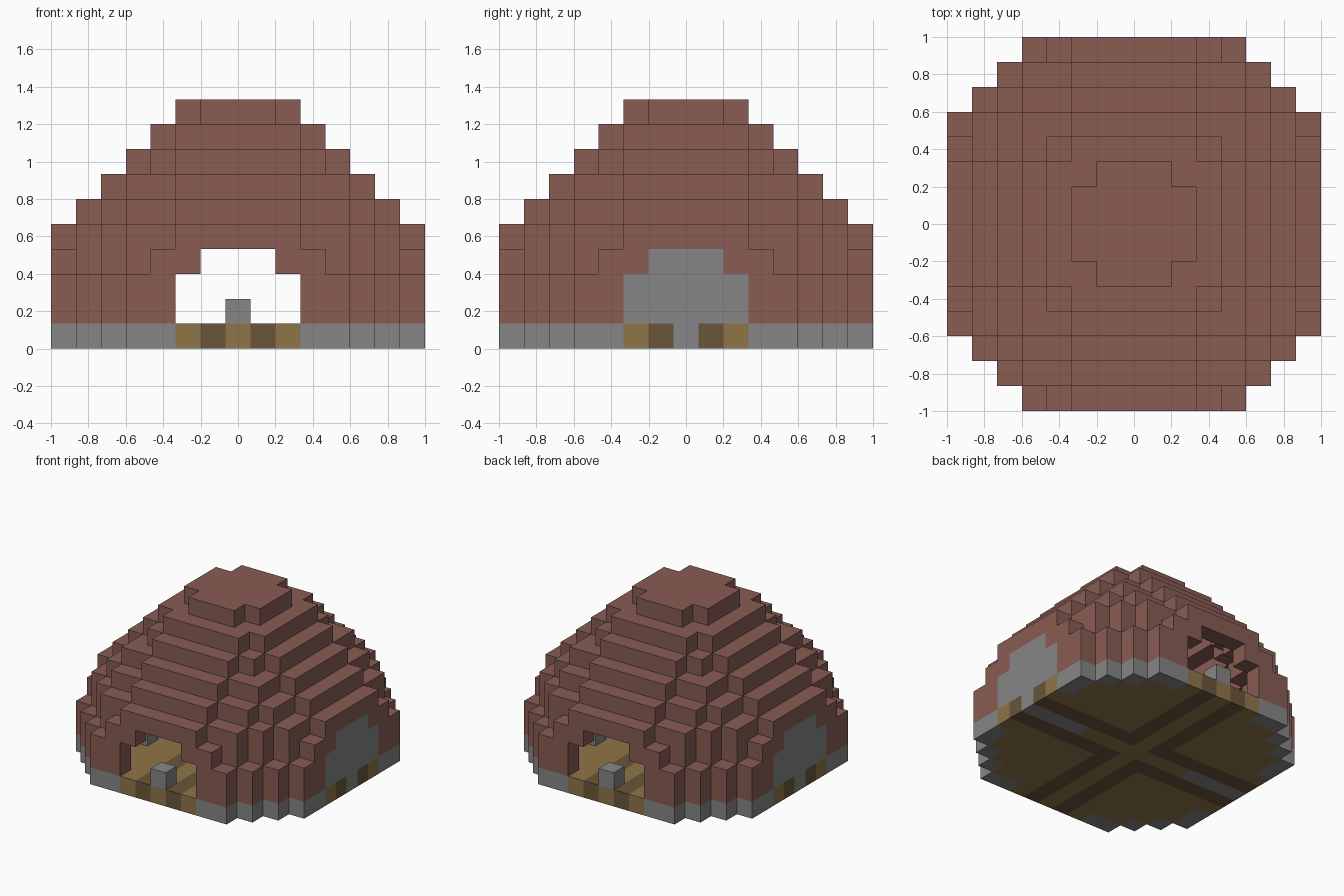
import bpy, bmesh
from mathutils import Vector

cube = bpy.data.objects.get("Cube")
if cube:
    bpy.data.objects.remove(cube)

U = 2 / 15  # edge of one block

# Reach in x of each row |y|, one list per layer of the stepped dome
BASE = [7, 7, 7, 7, 7, 6, 5, 4]
LAYERS = [
    BASE, BASE, BASE,
    [7, 7, 7, 7, 6, 5, 4, 3],
    [7, 7, 7, 6, 6, 5, 4, 2],
    [6, 6, 6, 5, 5, 4, 2],
    [5, 5, 5, 4, 4, 2],
    [4, 4, 4, 3, 2],
    [3, 3, 3, 2],
    [2, 2, 1],
]
SIDES = [(1, 0, 0), (-1, 0, 0), (0, 1, 0), (0, -1, 0), (0, 0, 1), (0, 0, -1)]


def material(name, color):
    mat = bpy.data.materials.new(name)
    mat.use_nodes = True
    mat.diffuse_color = (*color, 1)
    mat.node_tree.nodes["Principled BSDF"].inputs["Base Color"].default_value = (*color, 1)
    return mat


brick = material("brick red", (0.246, 0.107, 0.087))
stone = material("stone grey", (0.238, 0.238, 0.238))
tan = material("tan wood", (0.275, 0.178, 0.065))
brown = material("dark wood", (0.144, 0.093, 0.042))


def in_dome(x, y, z):
    if not 0 <= z < len(LAYERS):
        return False
    rows = LAYERS[z]
    return abs(y) < len(rows) and abs(x) <= rows[abs(y)]


def is_hollow(x, y, z):
    return z > 0 and all(in_dome(x + a, y + b, z + c) for a, b, c in SIDES)


def in_arch(offset, z):
    return 1 <= z <= 3 and abs(offset) <= (1 if z == 3 else 2)


def part_of(x, y, z):
    """Name and material of the block in one cell, or None if it is empty."""
    ax, ay = abs(x), abs(y)
    if z == 0:
        rim = ax + ay >= 11 or (max(ax, ay) == 7 and min(ax, ay) >= 3)
        if rim:
            return "foundation", stone
        if ay == 0 and ax >= 4:
            return "side_threshold", stone
        if min(ax, ay) == 1:
            return "floor_border", brown
        return "floor", tan
    # Low posts in the doorways and beside the walls
    if z == 1 and ((ax == 0 and ay == 7) or (ax == 4 and ay == 3)):
        return "post", stone
    if ay == 7 and in_arch(x, z):
        return None
    if ax == 7 and in_arch(y, z):
        return "side_arch_filling", stone
    if is_hollow(x, y, z):
        return None
    return "dome", brick


# Fill the block grid
solid = {}
for z in range(len(LAYERS)):
    for x in range(-7, 8):
        for y in range(-7, 8):
            if in_dome(x, y, z):
                part = part_of(x, y, z)
                if part:
                    solid[x, y, z] = part


def build(name, mat, cells):
    """Make one object from the exposed block faces of a part."""
    bm = bmesh.new()
    for cell in cells:
        centre = Vector(cell) + Vector((0, 0, 0.5))
        for side in SIDES:
            if tuple(a + b for a, b in zip(cell, side)) in solid:
                continue
            n = Vector(side)
            u = Vector((side[2], side[0], side[1]))
            v = n.cross(u)
            corners = [(-1, -1), (1, -1), (1, 1), (-1, 1)]
            bm.faces.new([bm.verts.new((centre + (n + u * a + v * b) / 2) * U)
                          for a, b in corners])
    bmesh.ops.remove_doubles(bm, verts=bm.verts, dist=0.001)
    mesh = bpy.data.meshes.new(name)
    bm.to_mesh(mesh)
    bm.free()
    mesh.materials.append(mat)
    bpy.context.collection.objects.link(bpy.data.objects.new(name, mesh))


parts = {}
for cell, (name, mat) in solid.items():
    parts.setdefault(name, (mat, []))[1].append(cell)
for name, (mat, cells) in parts.items():
    build(name, mat, cells)
